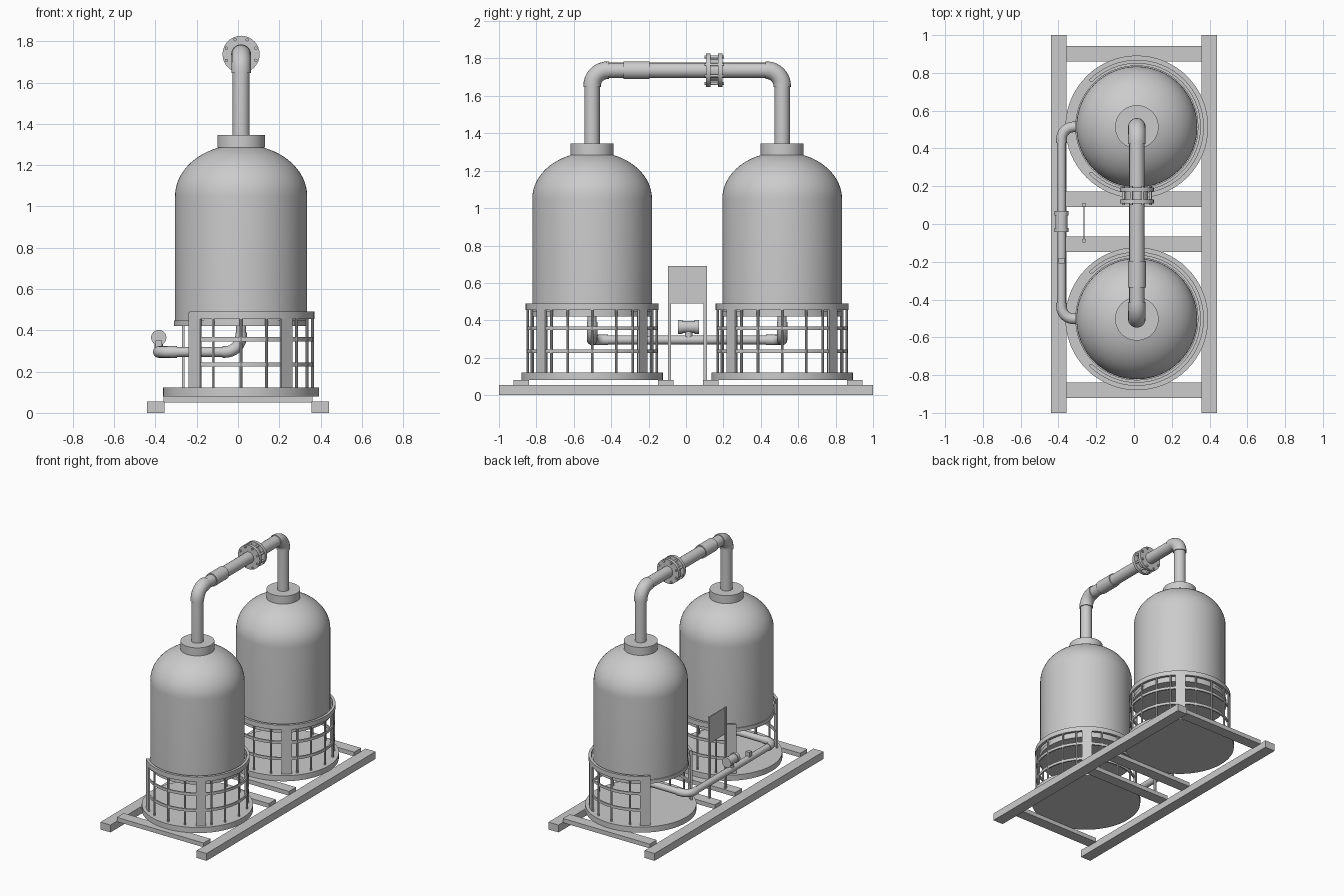
import bpy, bmesh, math
from mathutils import Vector, Matrix

if "Cube" in bpy.data.objects:
    bpy.data.objects.remove(bpy.data.objects["Cube"])

steel = bpy.data.materials.new("grey_steel")
steel.diffuse_color = (0.6, 0.6, 0.6, 1)
steel.use_nodes = True
steel.node_tree.nodes["Principled BSDF"].inputs["Base Color"].default_value = steel.diffuse_color
CX = 0.015                       # x of both tank axes
TANKS = {"front": -0.502, "back": 0.514}
PIPE_X, PIPE_Z, TOP_Z = -0.384, 0.295, 1.737


def finish(bm, name):
    bmesh.ops.recalc_face_normals(bm, faces=bm.faces)
    me = bpy.data.meshes.new(name)
    bm.to_mesh(me)
    bm.free()
    me.materials.append(steel)
    ob = bpy.data.objects.new(name, me)
    bpy.context.collection.objects.link(ob)
    smooth(ob)
    return ob


def smooth(ob):
    bpy.ops.object.select_all(action='DESELECT')
    ob.select_set(True)
    bpy.context.view_layer.objects.active = ob
    bpy.ops.object.shade_smooth_by_angle(angle=math.radians(35))


def box(name, x0, x1, y0, y1, z0, z1):
    bm = bmesh.new()
    bmesh.ops.create_cube(bm, size=1, matrix=Matrix.Translation(
        ((x0 + x1) / 2, (y0 + y1) / 2, (z0 + z1) / 2)) @ Matrix.Diagonal((x1 - x0, y1 - y0, z1 - z0, 1)))
    return finish(bm, name)


def cyl(bm, a, b, r, seg=32):
    """Capped cylinder from a to b."""
    a, b = Vector(a), Vector(b)
    rot = (b - a).to_track_quat('Z', 'Y').to_matrix().to_4x4()
    bmesh.ops.create_cone(bm, cap_ends=True, segments=seg, radius1=r, radius2=r,
                          depth=(b - a).length, matrix=Matrix.Translation((a + b) / 2) @ rot)


def cylinders(name, items):
    bm = bmesh.new()
    for a, b, r in items:
        cyl(bm, a, b, r)
    return finish(bm, name)


def lathe(name, profile, cx, cy, seg=64):
    """Revolve (radius, z) points round a vertical axis."""
    bm = bmesh.new()
    vs = [bm.verts.new((cx + r, cy, z)) for r, z in profile]
    es = [bm.edges.new(p) for p in zip(vs, vs[1:])]
    bmesh.ops.spin(bm, geom=vs + es, cent=(cx, cy, 0), axis=(0, 0, 1),
                   angle=math.tau, steps=seg)
    bmesh.ops.remove_doubles(bm, verts=bm.verts, dist=1e-5)
    return finish(bm, name)


def arc_band(bm, r0, r1, z0, z1, half, cy, steps=48):
    """Rectangular hoop, open towards -x."""
    rings = []
    for i in range(steps + 1):
        a = math.radians(-half + 2 * half * i / steps)
        rings.append([bm.verts.new((CX + r * math.cos(a), cy + r * math.sin(a), z))
                      for r, z in ((r0, z0), (r1, z0), (r1, z1), (r0, z1))])
    for p, q in zip(rings, rings[1:]):
        for k in range(4):
            bm.faces.new((p[k], p[k - 1], q[k - 1], q[k]))
    bm.faces.new(rings[0])
    bm.faces.new(rings[-1])


def fillet(pts, rad, n=10):
    pts = [Vector(p) for p in pts]
    out = [pts[0]]
    for a, b, c in zip(pts, pts[1:], pts[2:]):
        u, v = (a - b).normalized(), (c - b).normalized()
        o = b + (u + v) * rad
        out += [o - v * rad * math.cos(t) - u * rad * math.sin(t)
                for t in (math.pi / 2 * i / n for i in range(n + 1))]
    return out + [pts[-1]]


def pipe(name, pts, r, bend):
    cu = bpy.data.curves.new(name, 'CURVE')
    cu.dimensions = '3D'
    cu.bevel_depth, cu.bevel_resolution, cu.use_fill_caps = r, 6, True
    path = fillet(pts, bend)
    sp = cu.splines.new('POLY')
    sp.points.add(len(path) - 1)
    for p, co in zip(sp.points, path):
        p.co = (*co, 1)
    cu.materials.append(steel)
    ob = bpy.data.objects.new(name, cu)
    bpy.context.collection.objects.link(ob)
    bpy.ops.object.select_all(action='DESELECT')
    ob.select_set(True)
    bpy.context.view_layer.objects.active = ob
    bpy.ops.object.convert(target='MESH')
    smooth(bpy.context.view_layer.objects.active)


# Skid frame
for side, x in (("left", -0.44), ("right", 0.357)):
    box(side + "_rail", x, x + 0.083, -1, 1, 0, 0.055)
for i, y in enumerate((-0.88, -0.108, 0.132, 0.902)):
    box(f"cross_beam_{i}", -0.36, 0.36, y - 0.041, y + 0.041, 0.05, 0.082)

for name, cy in TANKS.items():
    # Base plate
    lathe(name + "_base_plate", [(0, 0.08), (0.378, 0.08), (0.378, 0.122), (0, 0.122)], CX, cy)
    # Tank with bottom lip, elliptical dome and neck collar
    dome = [(0.32 * math.cos(t), 1.05 + 0.25 * math.sin(t))
            for t in (math.radians(70) * i / 14 for i in range(15))]
    lathe(name + "_tank", [(0, 0.42), (0.326, 0.42), (0.326, 0.447), (0.32, 0.447)] + dome
          + [(0.115, 1.285), (0.115, 1.345), (0, 1.345)], CX, cy)
    # Cage: hoops, thin bars and wide straps
    bm = bmesh.new()
    arc_band(bm, 0.336, 0.355, 0.455, 0.49, 135, cy)
    for z in (0.235, 0.357):
        arc_band(bm, 0.34, 0.35, z - 0.01, z + 0.01, 135, cy)
    for deg in (0, 22, 39, 69, 90, 113):
        for a in {math.radians(deg), -math.radians(deg)}:
            x, y = CX + 0.345 * math.cos(a), cy + 0.345 * math.sin(a)
            cyl(bm, (x, y, 0.08), (x, y, 0.46), 0.007, 8)
    for deg in (51, -51, 130, -130):
        rot = Matrix.Rotation(math.radians(deg), 4, 'Z')
        bmesh.ops.create_cube(bm, size=1, matrix=Matrix.Translation((CX, cy, 0.3)) @ rot
                              @ Matrix.Translation((0.347, 0, 0)) @ Matrix.Diagonal((0.012, 0.07, 0.375, 1)))
    finish(bm, name + "_cage")

# Overhead pipe with thicker elbows
y0, y1 = TANKS["front"], TANKS["back"]
pipe("overhead_pipe", [(CX, y0, 1.33), (CX, y0, TOP_Z), (CX, y1, TOP_Z), (CX, y1, 1.33)], 0.041, 0.085)
for name, cy in TANKS.items():
    inward = -math.copysign(0.09, cy)
    pipe(name + "_upper_elbow", [(CX, cy, 1.647), (CX, cy, TOP_Z), (CX, cy + inward, TOP_Z)], 0.047, 0.083)
cylinders("overhead_sleeve", [((CX, -0.335, TOP_Z), (CX, -0.195, TOP_Z), 0.048)])

# Bolted flange pair
parts = [((CX, a, TOP_Z), (CX, b, TOP_Z), r)
         for a, b, r in ((0.108, 0.13, 0.09), (0.172, 0.194, 0.09), (0.125, 0.177, 0.06))]
for i in range(8):
    a = math.tau * (i + 0.5) / 8
    x, z = CX + 0.077 * math.cos(a), TOP_Z + 0.077 * math.sin(a)
    parts.append(((x, 0.1, z), (x, 0.202, z), 0.008))
cylinders("flange", parts)

# Lower pipe linking the tank bottoms
pipe("lower_pipe", [(CX, y0, 0.43), (CX, y0, PIPE_Z), (PIPE_X, y0, PIPE_Z),
                    (PIPE_X, y1, PIPE_Z), (CX, y1, PIPE_Z), (CX, y1, 0.43)], 0.024, 0.07)
for name, cy in TANKS.items():
    inward = -math.copysign(0.085, cy)
    pipe(name + "_lower_elbow", [(-0.295, cy, PIPE_Z), (PIPE_X, cy, PIPE_Z),
                                 (PIPE_X, cy + inward, PIPE_Z)], 0.028, 0.065)
    pipe(name + "_outlet_elbow", [(CX, cy, 0.39), (CX, cy, PIPE_Z), (CX - 0.09, cy, PIPE_Z)], 0.028, 0.078)

# Valve body above the pipe, and a small stub
cylinders("valve", [((PIPE_X, -0.03, 0.365), (PIPE_X, 0.06, 0.365), 0.032),
                    ((PIPE_X, -0.043, 0.365), (PIPE_X, -0.02, 0.365), 0.037),
                    ((PIPE_X, 0.045, 0.365), (PIPE_X, 0.07, 0.365), 0.037),
                    ((PIPE_X, 0.014, 0.3), (PIPE_X, 0.014, 0.36), 0.02)])
box("gauge_stub", PIPE_X - 0.015, PIPE_X + 0.015, -0.21, -0.18, 0.3, 0.35)

# Sign board on two posts
box("sign_board", -0.268, -0.262, -0.095, 0.109, 0.49, 0.69)
for i, y in enumerate((-0.088, 0.102)):
    box(f"sign_post_{i}", -0.272, -0.258, y - 0.009, y + 0.009, 0.075, 0.69)
